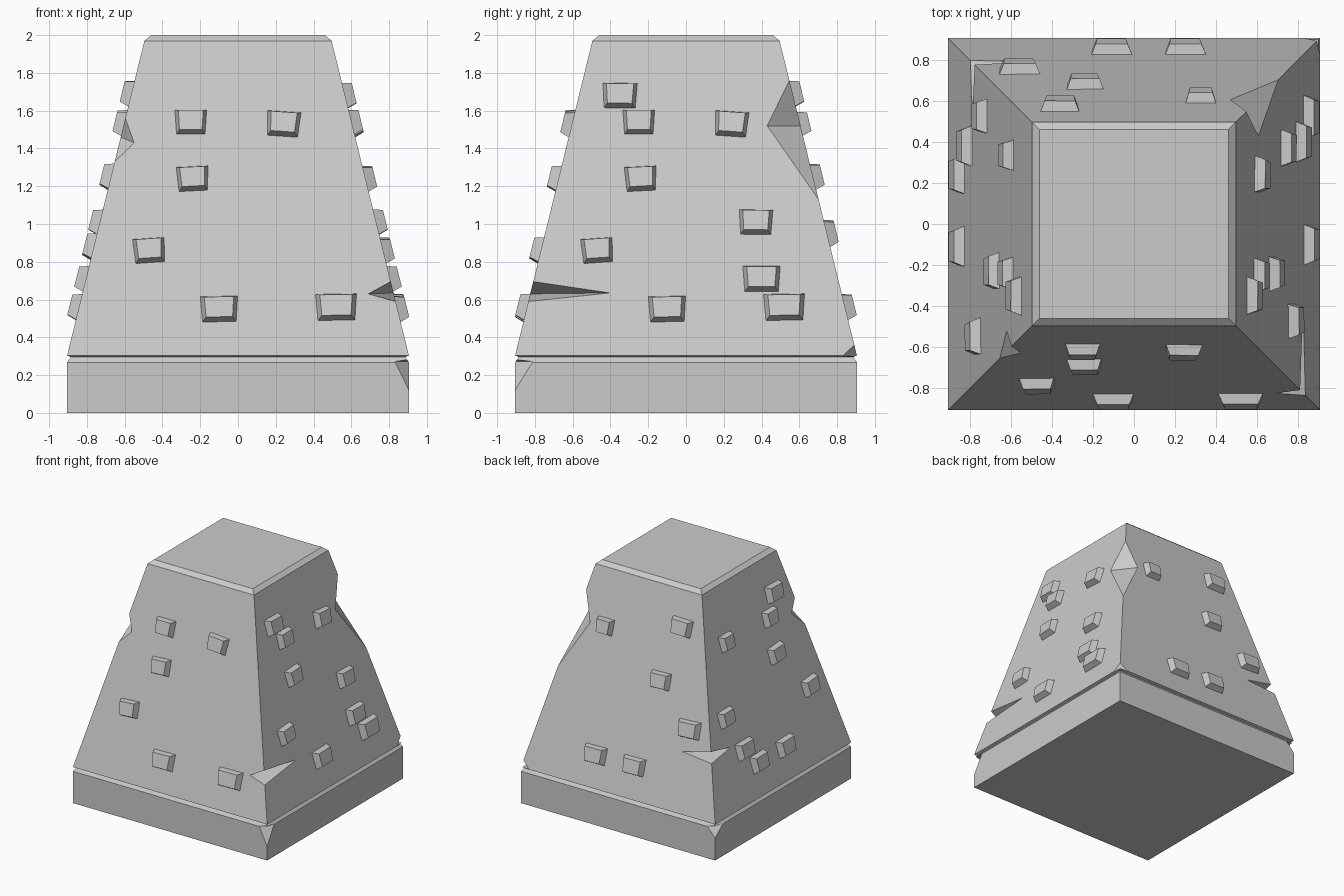
import bpy, bmesh
from math import atan, radians, pi
from mathutils import Matrix, Vector

if "Cube" in bpy.data.objects:
    bpy.data.objects.remove(bpy.data.objects["Cube"])

SLOPE = 0.2455


def half(z):
    """Half width of the sloped wall at height z."""
    return 0.905 - (z - 0.303) * SLOPE


def make_object(name, bm):
    bmesh.ops.recalc_face_normals(bm, faces=bm.faces)
    mesh = bpy.data.meshes.new(name)
    bm.to_mesh(mesh)
    bm.free()
    ob = bpy.data.objects.new(name, mesh)
    bpy.context.collection.objects.link(ob)
    return ob


# Tapered body: plinth, groove, sloped walls and chamfered top
profile = [(0.905, 0), (0.905, 0.268), (0.89, 0.288), (0.885, 0.296),
           (0.905, 0.303), (half(1.97), 1.97), (0.46, 2.0)]
bm = bmesh.new()
rings = [[bm.verts.new((sx * h, sy * h, z))
          for sx, sy in ((-1, -1), (1, -1), (1, 1), (-1, 1))] for h, z in profile]
for low, high in zip(rings, rings[1:]):
    for i in range(4):
        j = (i + 1) % 4
        bm.faces.new((low[i], low[j], high[j], high[i]))
bm.faces.new(rings[0][::-1])
bm.faces.new(rings[-1])
body = make_object("tower_body", bm)

# Chipped edges: wedge cutters given by top, bottom and the two inner side points
def edge(sx, sy, z):
    return (sx * half(z), sy * half(z), z)


chips = [
    (edge(1, 1, 1.76), edge(1, 1, 1.13), (half(1.52), 0.43, 1.52), (0.47, half(1.52), 1.52)),
    (edge(1, -1, 0.695), edge(1, -1, 0.59), (0.69, -half(0.63), 0.63), (half(0.635), -0.40, 0.635)),
    (edge(-1, 1, 0.83), edge(-1, 1, 0.745), (-0.52, half(0.77), 0.77), (-half(0.78), 0.53, 0.78)),
    (edge(-1, -1, 1.56), edge(-1, -1, 1.33), (-0.55, -half(1.43), 1.43), (-half(1.46), -0.52, 1.46)),
    ((0.9, -0.9, 0.283), (0.905, -0.905, 0.12), (0.83, -0.905, 0.272), (0.905, -0.81, 0.272)),
    ((-0.9, 0.9, 0.283), (-0.905, 0.905, 0.19), (-0.83, 0.905, 0.272), (-0.905, 0.80, 0.272)),
    (edge(1, 1, 0.36), (0.905, 0.905, 0.3), (0.905, 0.83, 0.302), (0.83, 0.905, 0.302)),
]
bm = bmesh.new()
for chip in chips:
    pts = [Vector(p) for p in chip]
    mid = (pts[2] + pts[3]) / 2
    v = [bm.verts.new(mid + (p - mid) * 1.25) for p in pts]
    for a, b, c in ((0, 1, 2), (0, 1, 3), (0, 2, 3), (1, 2, 3)):
        bm.faces.new((v[a], v[b], v[c]))
cutter = make_object("chip_cutter", bm)
cutter.hide_render = True
mod = body.modifiers.new("chips", 'BOOLEAN')
mod.operation = 'DIFFERENCE'
mod.solver = 'EXACT'
mod.object = cutter
bpy.context.view_layer.objects.active = body
bpy.ops.object.modifier_apply(modifier=mod.name)
bpy.data.objects.remove(cutter)

# Raised stones: (position along wall, height, width, tilt in degrees)
common = [(-0.24, 1.24, 0.17, 3), (-0.47, 0.86, 0.17, 4),
          (-0.10, 0.55, 0.20, 1), (0.52, 0.56, 0.22, 1),
          (-0.25, 1.54, 0.17, 0), (0.24, 1.53, 0.18, -4)]
walls = {
    "front": common,
    "right": common + [(-0.35, 1.68, 0.185, -1), (0.37, 1.01, 0.18, -1), (0.40, 0.71, 0.20, 0)],
    "back": [(-0.25, 0.56, 0.20, 1), (0.11, 0.56, 0.20, 1), (0.56, 0.95, 0.20, 3),
             (0.24, 1.25, 0.18, 2), (0.36, 1.69, 0.19, -1), (-0.325, 1.53, 0.15, 0)],
    "left": [(-0.525, 1.01, 0.17, 1), (-0.38, 0.71, 0.20, 0), (-0.24, 0.56, 0.19, 1),
             (-0.335, 1.54, 0.15, 0), (0.11, 0.56, 0.20, 1), (0.23, 1.25, 0.18, 3),
             (0.24, 1.53, 0.16, 0), (0.35, 1.69, 0.19, -1), (0.55, 0.88, 0.18, 4)],
}
for k, (wall, stones) in enumerate(walls.items()):
    bm = bmesh.new()
    for u, z, w, tilt in stones:
        # local x along wall, y into wall, z up the slope
        place = (Matrix.Rotation(k * pi / 2, 4, 'Z') @ Matrix.Translation((u, -half(z), z))
                 @ Matrix.Rotation(-atan(SLOPE), 4, 'X') @ Matrix.Rotation(-radians(tilt), 4, 'Y'))
        h = 0.1 + 0.2 * w
        for v in bmesh.ops.create_cube(bm, size=1)["verts"]:
            x, y, zz = v.co
            s = 0.78 if y < 0 else 1.04
            if zz < 0:
                x *= 0.9
            v.co = place @ Vector((x * w * s, -0.05 if y < 0 else 0.012, zz * h * s))
    make_object(wall + "_stones", bm)
